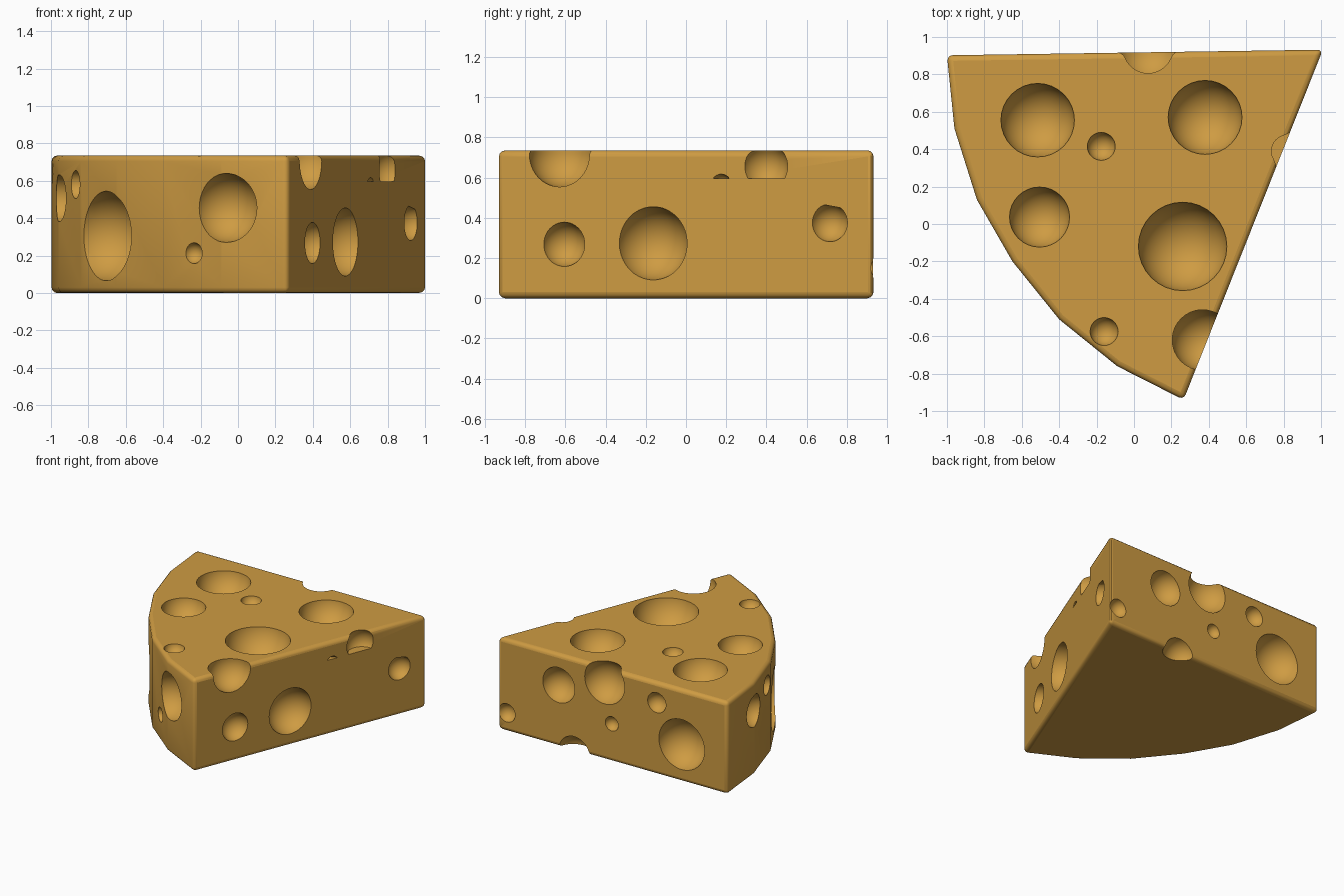
import bpy, bmesh, math
from mathutils import Vector, Matrix

if "Cube" in bpy.data.objects:
    bpy.data.objects.remove(bpy.data.objects["Cube"])

H = 0.735
APEX, TIP = Vector((1.01, 0.932)), Vector((0.265, -0.94))
OUTLINE = [APEX, (-1.0, 0.902), (-0.96, 0.51), (-0.84, 0.13), (-0.65, -0.20),
           (-0.40, -0.51), (-0.09, -0.76), TIP]


def link(name, bm):
    mesh = bpy.data.meshes.new(name)
    bm.to_mesh(mesh)
    bm.free()
    ob = bpy.data.objects.new(name, mesh)
    bpy.context.scene.collection.objects.link(ob)
    return ob


# wedge body: sector profile as a closed prism, outer edges rounded
bm = bmesh.new()
low = [bm.verts.new((p[0], p[1], 0)) for p in OUTLINE]
top = [bm.verts.new((p[0], p[1], H)) for p in OUTLINE]
bm.faces.new(low[::-1])
bm.faces.new(top)
for i in range(len(low)):
    j = (i + 1) % len(low)
    bm.faces.new((low[i], low[j], top[j], top[i]))
bmesh.ops.recalc_face_normals(bm, faces=bm.faces[:])
bm.normal_update()
sharp = [e for e in bm.edges if e.calc_face_angle(0) > math.radians(30)]
bmesh.ops.bevel(bm, geom=sharp, offset=0.03, offset_type='OFFSET', segments=3,
                profile=0.5, affect='EDGES')
cheese = link("cheese_wedge", bm)
cheese.select_set(True)
bpy.context.view_layer.objects.active = cheese


def hole(x, y, z, r, cut=None):
    """Cut one ball out of the wedge; cut = plane that flattens the ball."""
    ball = bmesh.new()
    bmesh.ops.create_uvsphere(ball, u_segments=32, v_segments=20, radius=r,
                              matrix=Matrix.Translation((x, y, z)))
    if cut:
        bmesh.ops.bisect_plane(ball, geom=ball.verts[:] + ball.edges[:] + ball.faces[:],
                               plane_co=cut[0], plane_no=cut[1], clear_outer=True)
        bmesh.ops.edgeloop_fill(ball, edges=[e for e in ball.edges if e.is_boundary])
        bmesh.ops.recalc_face_normals(ball, faces=ball.faces[:])
    cutter = link("hole_cutter", ball)
    cutter.hide_render = True
    mod = cheese.modifiers.new("hole", 'BOOLEAN')
    mod.operation, mod.solver, mod.object = 'DIFFERENCE', 'EXACT', cutter
    bpy.ops.object.modifier_apply(modifier="hole")
    bpy.data.objects.remove(cutter)


def face_hole(x, y, z, r, n, cut=None):
    """Hole of rim radius r at a surface point, centre slightly outside."""
    p = Vector((x, y, z)) + Vector(n).normalized() * r * 0.12
    hole(p.x, p.y, p.z, r * 1.007, cut)


# top holes
for x, y, r in [(-0.515, 0.555, 0.197), (0.38, 0.57, 0.198), (-0.175, 0.415, 0.075),
                (-0.505, 0.037, 0.161), (0.26, -0.12, 0.237), (-0.16, -0.575, 0.075)]:
    face_hole(x, y, H, r, (0, 0, 1))

# right face holes, three of them flattened on one side
side = (APEX - TIP).normalized()
right_n = Vector((side.y, -side.x, 0))


def right_hole(y, z, r, cut=None):
    face_hole(TIP.x + (y - TIP.y) * side.x / side.y, y, z, r, right_n, cut)


floor = ((0, 0, 0.595), (0, 0, -1))
right_hole(-0.605, 0.268, 0.11)
right_hole(-0.163, 0.273, 0.182)
right_hole(0.715, 0.375, 0.094, ((0, 0.68, 0.466), (0, 0.19, 1)))
right_hole(0.175, 0.563, 0.054, floor)
hole(0.82, 0.39, 0.655, 0.117, floor)
hole(0.366, -0.62, 0.715, 0.163)

# back face holes
for x, z, r in [(0.476, 0.49, 0.14), (0.075, 0.62, 0.175), (0.013, 0.302, 0.057),
                (-0.38, 0.574, 0.08), (-0.598, 0.297, 0.20), (0.93, 0.15, 0.073),
                (0.34, -0.02, 0.135)]:
    face_hole(x, 0.917 + 0.015 * x, z, r, (0, 1, 0))

# rind holes on the curved side
for x, y, z, r in [(-0.06, -0.772, 0.455, 0.184), (-0.235, -0.643, 0.213, 0.056),
                   (-0.705, -0.105, 0.305, 0.24), (-0.955, 0.50, 0.507, 0.125),
                   (-0.868, 0.22, 0.58, 0.075)]:
    face_hole(x, y, z, r, (x - APEX.x, y - APEX.y, 0))

# smooth rind and holes, flat cut faces
bpy.ops.object.shade_smooth_by_angle(angle=math.radians(38))
flat = [Vector((0, 0, 1)), Vector((0, 0, -1)), right_n, Vector((-0.015, 1, 0)).normalized()]
for p in cheese.data.polygons:
    if p.area > 0.02 and any(p.normal.dot(n) > 0.9995 for n in flat):
        p.use_smooth = False

mat = bpy.data.materials.new("cheese")
mat.diffuse_color = (0.62, 0.33, 0.055, 1)
mat.use_nodes = True
mat.node_tree.nodes["Principled BSDF"].inputs["Base Color"].default_value = mat.diffuse_color
cheese.data.materials.clear()
cheese.data.materials.append(mat)
